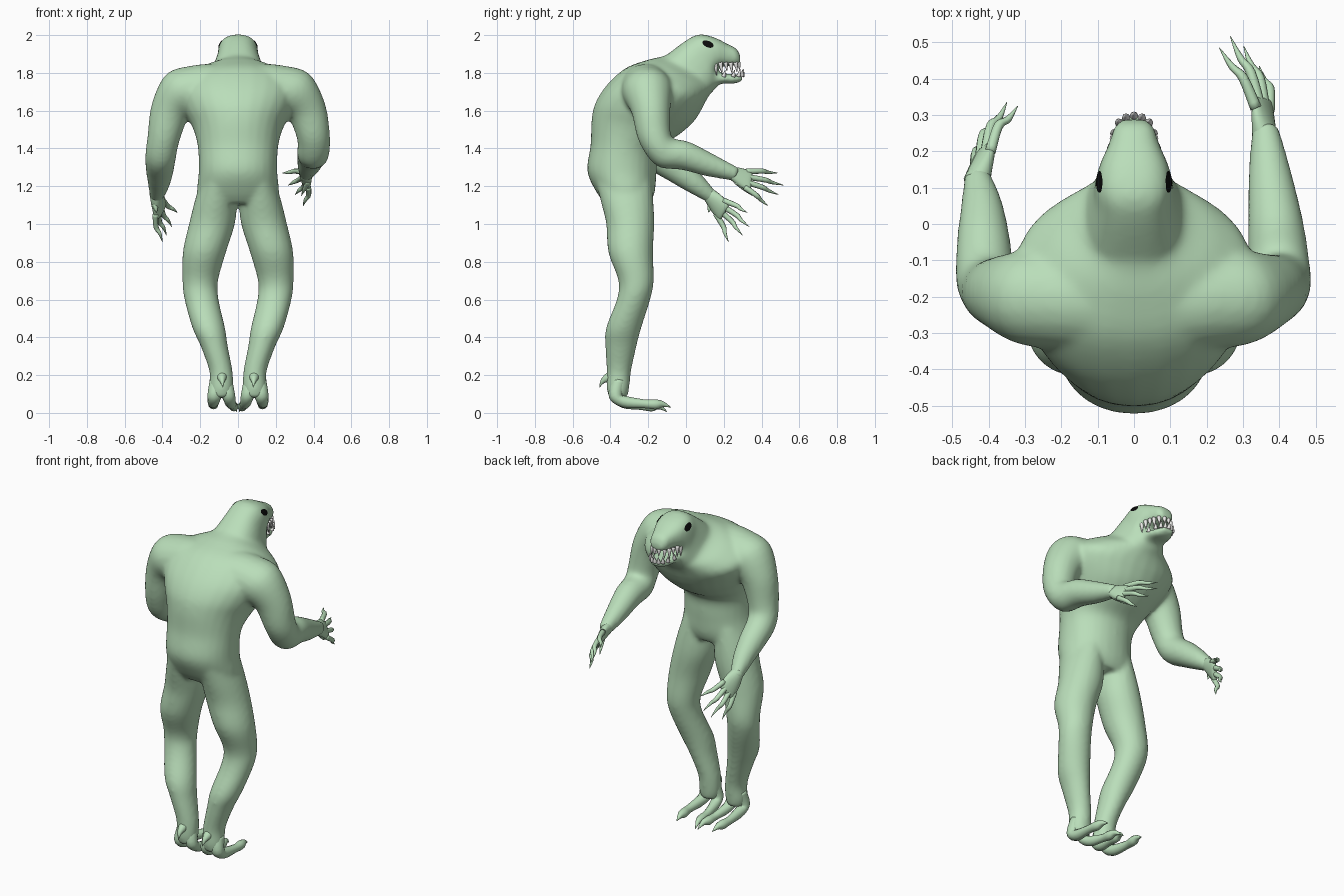
import bpy, bmesh, math
from mathutils import Vector as V

if "Cube" in bpy.data.objects:
    bpy.data.objects.remove(bpy.data.objects["Cube"])


def material(name, rgb):
    m = bpy.data.materials.new(name)
    m.diffuse_color = (*rgb, 1)
    m.use_nodes = True
    m.node_tree.nodes["Principled BSDF"].inputs["Base Color"].default_value = m.diffuse_color
    return m


SKIN = material("pale green skin", (0.49, 0.73, 0.49))
BLACK = material("black eye", (0.003, 0.003, 0.003))
TOOTH = material("white tooth", (0.8, 0.8, 0.78))


def catmull(a, b, c, d, t):
    return 0.5 * (2 * b + (c - a) * t + (2 * a - 5 * b + 4 * c - d) * t * t
                  + (3 * b - a - 3 * c + d) * t ** 3)


def loft(bm, rings, sides=20, power=2.0, steps=4):
    """Skin a smooth surface through rings given as (centre, half axis u, half axis v)."""
    rings = [tuple(V(p) for p in r) for r in rings]
    ext = [rings[0]] + rings + [rings[-1]]
    fine = []
    for i in range(len(rings) - 1):
        for s in range(steps):
            fine.append([catmull(*[ext[i + k][j] for k in range(4)], s / steps) for j in range(3)])
    fine.append(rings[-1])
    e = 2 / power
    loops = []
    for c, u, v in fine:
        loop = []
        for k in range(sides):
            a = 2 * math.pi * k / sides
            x, y = math.cos(a), math.sin(a)
            loop.append(bm.verts.new(c + u * math.copysign(abs(x) ** e, x)
                                     + v * math.copysign(abs(y) ** e, y)))
        loops.append(loop)
    faces = [bm.faces.new(loops[0]), bm.faces.new(loops[-1][::-1])]
    for p, q in zip(loops, loops[1:]):
        for k in range(sides):
            n = (k + 1) % sides
            faces.append(bm.faces.new((p[k], q[k], q[n], p[n])))
    bmesh.ops.recalc_face_normals(bm, faces=faces)


def tube(bm, pts, sides=16, ref=(1, 1, 1), steps=4):
    """Round limb through (x, y, z, radius) points."""
    P = [V(p[:3]) for p in pts]
    rings = []
    for i, p in enumerate(P):
        t = (P[min(i + 1, len(P) - 1)] - P[max(i - 1, 0)]).normalized()
        u = t.cross(V(ref)).normalized()
        rings.append((p, u * pts[i][3], t.cross(u) * pts[i][3]))
    loft(bm, rings, sides, 2, steps)


def finish(bm, name, mat):
    me = bpy.data.meshes.new(name)
    bm.to_mesh(me)
    bm.free()
    me.materials.append(mat)
    for p in me.polygons:
        p.use_smooth = True
    ob = bpy.data.objects.new(name, me)
    bpy.context.collection.objects.link(ob)
    return ob


def profile(rows):
    """Rings from back/top point, front/bottom point (y, z each) and half width."""
    out = []
    for by, bz, fy, fz, w in rows:
        b, f = V((0, by, bz)), V((0, fy, fz))
        out.append(((b + f) / 2, (w, 0, 0), (f - b) / 2))
    return out


# Torso and neck
body = bmesh.new()
NECK = [(-.1, 1.897, .16, 1.72, .135), (0, 1.972, .17, 1.75, .112)]
loft(body, profile([
    (-.43, 1.11, -.19, 1.11, .20), (-.475, 1.17, -.165, 1.17, .218),
    (-.523, 1.28, -.155, 1.28, .208), (-.505, 1.42, -.14, 1.40, .213),
    (-.5, 1.55, -.04, 1.47, .24), (-.48, 1.64, .04, 1.54, .285),
    (-.42, 1.735, .085, 1.61, .325), (-.32, 1.825, .105, 1.65, .32),
    (-.2, 1.87, .13, 1.69, .235)] + NECK), 28, 2.1)
# Skull, squarer in section
loft(body, profile(NECK + [
    (.07, 2.004, .16, 1.79, .107), (.15, 1.988, .18, 1.83, .094), (.22, 1.953, .22, 1.835, .07),
    (.268, 1.928, .27, 1.84, .054), (.288, 1.89, .288, 1.85, .033)]), 24, 2.5)
# Lower jaw
loft(body, profile([(.07, 1.85, .12, 1.70, .09), (.17, 1.805, .185, 1.742, .075),
                    (.25, 1.793, .25, 1.742, .06), (.304, 1.793, .297, 1.755, .034)]), 20, 2.4)

# Legs, the same on both sides
LEG = [(1.25, .10, -.335, .09, .15), (1.12, .118, -.312, .112, .14), (1.0, .138, -.295, .122, .128),
       (.85, .178, -.293, .115, .119), (.7, .2, -.264, .095, .094), (.6, .193, -.278, .091, .089),
       (.45, .155, -.33, .087, .094), (.35, .125, -.345, .072, .083), (.22, .09, -.355, .062, .065),
       (.13, .088, -.36, .063, .06), (.08, .088, -.36, .05, .05)]
for s in (1, -1):
    loft(body, [((s * x, y, z), (rx, 0, 0), (0, ry, 0)) for z, x, y, rx, ry in LEG])

# Arms, posed differently
SHOULDER = [(.12, -.21, 1.70, .15), (.22, -.205, 1.70, .142), (.30, -.2, 1.69, .132)]
tube(body, SHOULDER + [(.365, -.185, 1.6, .104), (.4, -.165, 1.46, .088), (.398, -.11, 1.38, .086),
                       (.39, 0, 1.36, .077), (.375, .13, 1.31, .061), (.36, .27, 1.262, .037)], 20)
tube(body, [(-x, y, z, r) for x, y, z, r in SHOULDER]
     + [(-.36, -.19, 1.6, .104), (-.395, -.18, 1.45, .086), (-.41, -.14, 1.355, .082),
        (-.415, -.03, 1.275, .072), (-.42, .06, 1.205, .056), (-.434, .145, 1.135, .034)],
     20, (-1, 1, 1))

body = finish(body, "body", SKIN)
rm = body.modifiers.new("blend", 'REMESH')
rm.mode, rm.voxel_size, rm.use_smooth_shade = 'VOXEL', 0.011, True
sm = body.modifiers.new("soften", 'SMOOTH')
sm.factor, sm.iterations = 0.5, 14


# Hands: flattened palm and tapering clawed fingers
def hand(name, wrist, knuckle, span, thick, tips, thumb):
    bm = bmesh.new()
    w, k, sp, th = V(wrist), V(knuckle), V(span), V(thick)
    loft(bm, [(w, sp * .62, th * 1.7), (w.lerp(k, .5), sp * .95, th * 1.3), (k, sp * 1.05, th * .85),
              (k + (k - w) * .12, sp * .85, th * .45)], 16)
    for t, tip in zip((.82, .27, -.27, -.82), tips):
        root, tip = k.lerp(w, .2) + sp * t, V(tip)
        bend = root.lerp(tip, .5) + th * .8
        tube(bm, [(*root, .016), (*bend, .0135), (*root.lerp(tip, .75).lerp(bend, .2), .0095),
                  (*tip, .001)], 8)
    root = w.lerp(k, .35) - sp * .6
    tube(bm, [(*root, .016), (*root.lerp(V(thumb), .5), .011), (*thumb, .001)], 8)
    finish(bm, name, SKIN)


hand("right_hand", (.36, .235, 1.27), (.352, .335, 1.228), (-.022, .005, .05), (.019, 0, .008),
     [(.235, .485, 1.27), (.265, .517, 1.205), (.302, .49, 1.155), (.345, .435, 1.095)],
     (.335, .35, 1.15))
hand("left_hand", (-.433, .115, 1.162), (-.412, .195, 1.07), (.025, .025, .043), (-.019, .01, .005),
     [(-.32, .325, 1.06), (-.35, .335, .985), (-.378, .3, .94), (-.4, .225, .905)],
     (-.43, .12, 1.06))

# Feet: two forked clawed toes and a heel spur
for s, side in ((1, "right"), (-1, "left")):
    bm = bmesh.new()
    for pts in ([(.11, -.355, .17, .04), (.125, -.372, .09, .037), (.13, -.33, .06, .031),
                 (.135, -.22, .048, .023), (.13, -.16, .045, .026), (.125, -.12, .045, .015),
                 (.12, -.08, .03, .001)],
                [(.07, -.355, .17, .04), (.05, -.372, .09, .035), (.04, -.33, .055, .029),
                 (.027, -.24, .038, .022), (.022, -.18, .033, .025), (.016, -.14, .033, .015),
                 (.008, -.1, .006, .001)],
                [(.085, -.37, .2, .035), (.085, -.415, .185, .024), (.083, -.443, .165, .012),
                 (.08, -.458, .135, .001)]):
        tube(bm, [(s * x, y, z, r) for x, y, z, r in pts], 12, (1, 0, 0))
    finish(bm, side + "_foot", SKIN)

# Teeth along both jaws
bm = bmesh.new()
UPPER = [(.079, .16, .058), (.075, .188, .05), (.067, .215, .035), (.059, .242, .05),
         (.044, .268, .04), (.015, .282, .03)]
LOWER = [(.066, .205, .025), (.058, .255, .025), (.044, .284, .032),
         (.023, .298, .028), (.0, .303, .03)]
for row, z, d in ((UPPER, 1.855, -1), (LOWER, 1.78, 1)):
    for x, y, h in row:
        for s in ((1, -1) if x else (1,)):
            tube(bm, [(s * x * .93, y - .006, z, .012), (s * x * .96, y - .002, z + d * h * .5, .009),
                      (s * x * .98, y + .002, z + d * (h + .01), .001)], 8, (1, 0, 0), 2)
finish(bm, "teeth", TOOTH)

# Eyes: thin oval patches laid on the skull
bpy.context.view_layer.update()
skull = body.evaluated_get(bpy.context.evaluated_depsgraph_get())
for s, side in ((1, "right"), (-1, "left")):
    bm = bmesh.new()

    def on_skull(r, a):
        dy, dz = .031 * r * math.cos(a), .024 * r * math.sin(a)
        _, p, n, _ = skull.closest_point_on_mesh(V((s * .1, .117 + dy, 1.957 + dz - dy * .25)))
        return bm.verts.new(p + n * .004)

    N = 20
    mid = on_skull(0, 0)
    rows = [[on_skull(r, s * 2 * math.pi * k / N) for k in range(N)] for r in (.35, .7, 1)]
    for k in range(N):
        n = (k + 1) % N
        bm.faces.new((mid, rows[0][k], rows[0][n]))
        for p, q in zip(rows, rows[1:]):
            bm.faces.new((p[k], q[k], q[n], p[n]))
    finish(bm, side + "_eye", BLACK)
